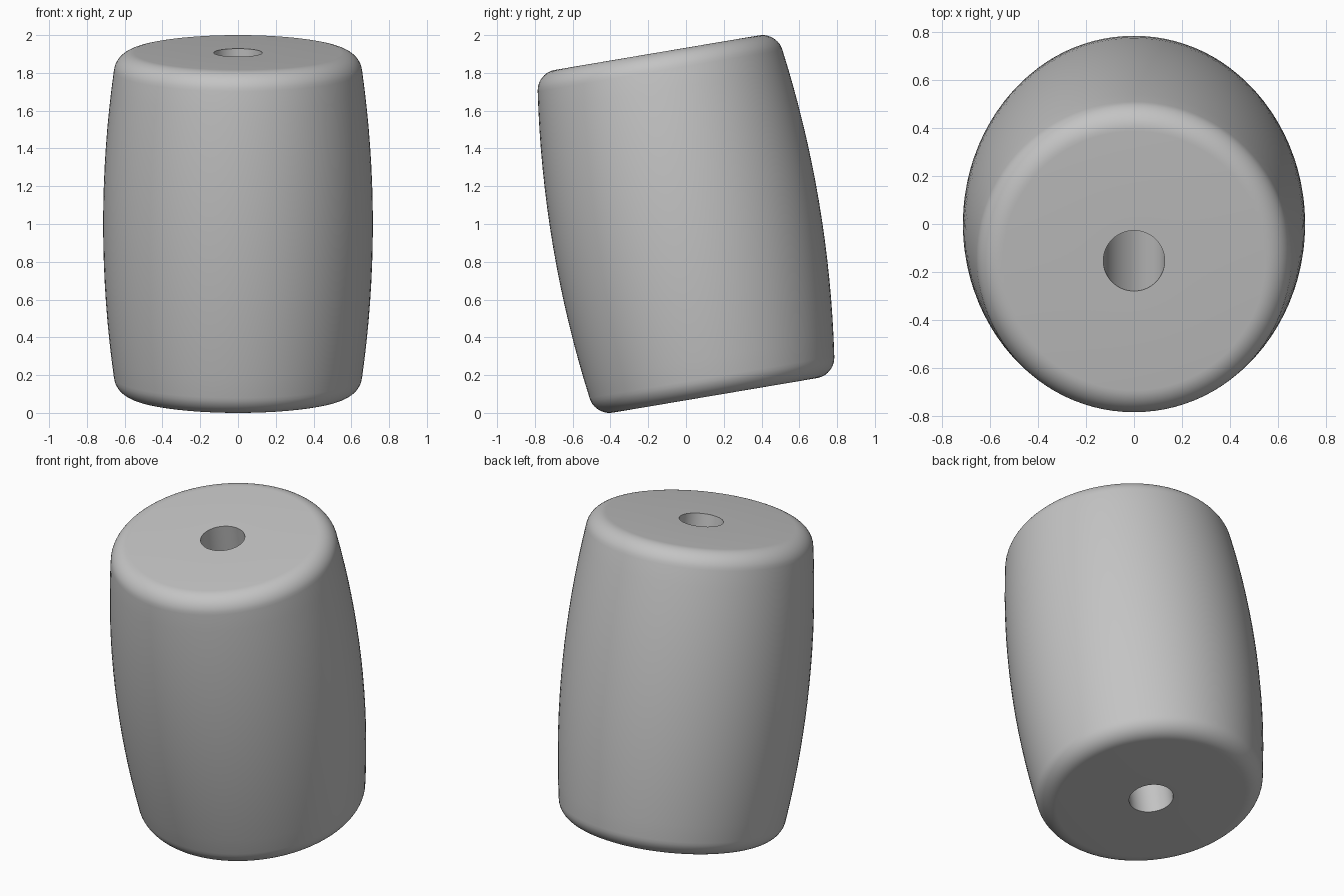
import bpy
import bmesh
from math import sin, cos, pi, radians
from mathutils import Matrix, Vector

cube = bpy.data.objects.get("Cube")
if cube:
    bpy.data.objects.remove(cube)

SEGMENTS = 96
TILT = radians(9.6)
BELLY = 0.714        # radius at mid height
SIDE_ARC = 5.98      # radius of the bulging side curve
HOLE = 0.128
FILLET = 0.11
CORNER_R, CORNER_Z = 0.548, 0.81   # centre of the rounded rim
START = 0.138        # angle where the side runs into the rim

grey = bpy.data.materials.new("plain grey")
grey.use_nodes = True
colour = (0.55, 0.55, 0.55, 1)
grey.diffuse_color = colour
grey.node_tree.nodes["Principled BSDF"].inputs["Base Color"].default_value = colour

# Half profile: bulging side, rounded rim, flat end, bore
half = []
for i in range(1, 9):
    a = START * i / 8
    half.append((BELLY - SIDE_ARC * (1 - cos(a)), SIDE_ARC * sin(a)))
for i in range(1, 11):
    a = START + (pi / 2 - START) * i / 10
    half.append((CORNER_R + FILLET * cos(a), CORNER_Z + FILLET * sin(a)))
half.append((HOLE, CORNER_Z + FILLET))
profile = [(r, -z) for r, z in reversed(half)] + [(BELLY, 0)] + half

# Spin the closed profile round the axis
bm = bmesh.new()
verts = [bm.verts.new((r, 0, z)) for r, z in profile]
edges = [bm.edges.new((verts[i - 1], verts[i])) for i in range(len(verts))]
bmesh.ops.spin(bm, geom=verts + edges, cent=Vector(), axis=(0, 0, 1),
               angle=2 * pi, steps=SEGMENTS, use_duplicate=False)
bmesh.ops.remove_doubles(bm, verts=bm.verts, dist=0.0005)
bmesh.ops.recalc_face_normals(bm, faces=bm.faces)

# Lean the barrel forward and stand it on the ground
bm.transform(Matrix.Rotation(TILT, 4, "X"))
low = min(v.co.z for v in bm.verts)
bm.transform(Matrix.Translation((0, 0, -low)))

mesh = bpy.data.meshes.new("barrel_body")
bm.to_mesh(mesh)
bm.free()
mesh.materials.append(grey)
body = bpy.data.objects.new("barrel_body", mesh)
bpy.context.collection.objects.link(body)

bpy.ops.object.select_all(action="DESELECT")
body.select_set(True)
bpy.context.view_layer.objects.active = body
bpy.ops.object.shade_smooth_by_angle(angle=radians(35))
